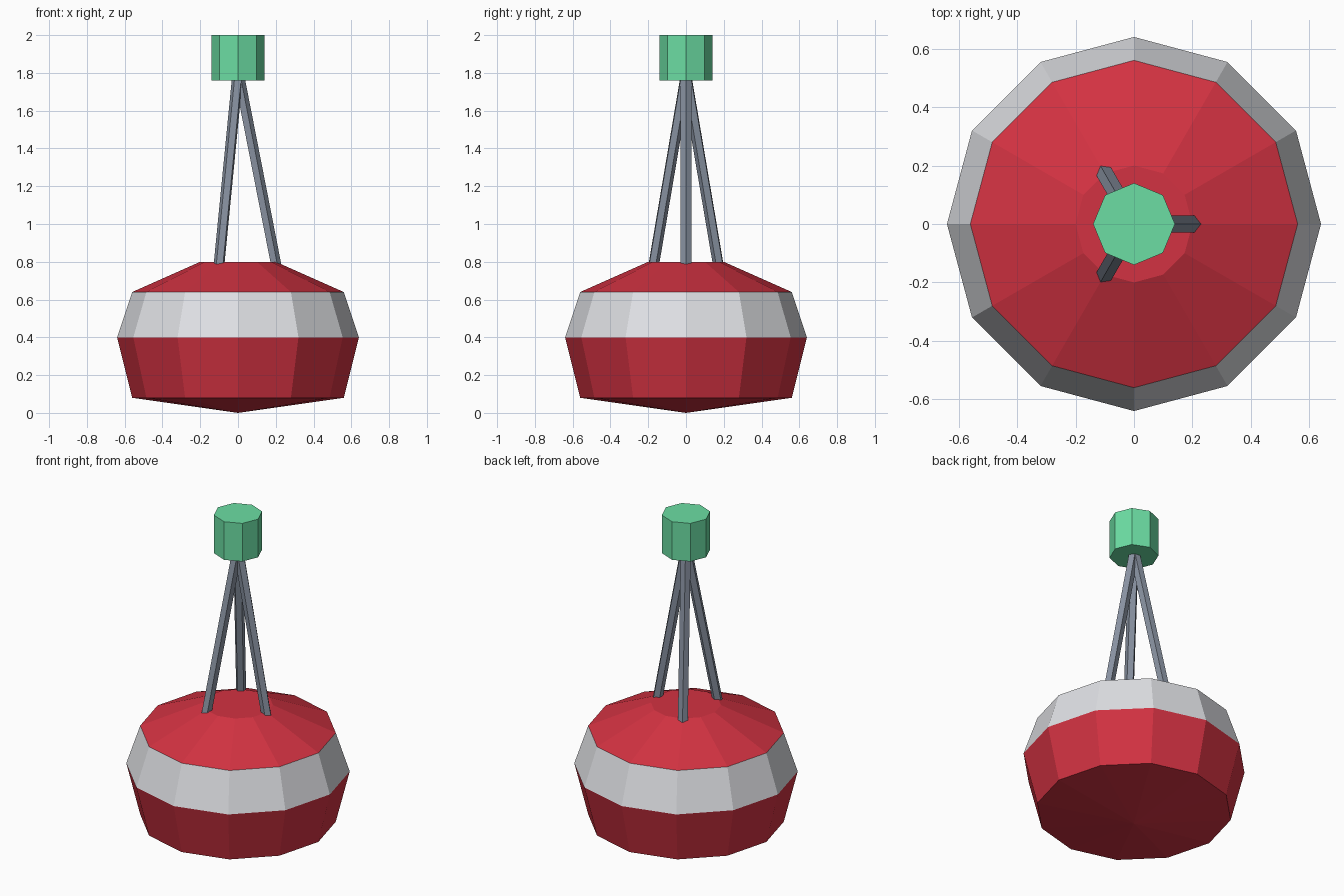
import bpy, bmesh, math
from mathutils import Vector, Matrix

if "Cube" in bpy.data.objects:
    bpy.data.objects.remove(bpy.data.objects["Cube"])


def material(name, rgb):
    m = bpy.data.materials.new(name)
    m.diffuse_color = (*rgb, 1)
    m.use_nodes = True
    m.node_tree.nodes["Principled BSDF"].inputs["Base Color"].default_value = m.diffuse_color
    return m


RED = material("buoy red", (0.65, 0.032, 0.054))
WHITE = material("band white", (0.74, 0.75, 0.78))
GREY = material("steel grey", (0.25, 0.29, 0.36))
GREEN = material("lamp green", (0.15, 0.73, 0.37))


def finish(name, bm, *mats):
    bmesh.ops.recalc_face_normals(bm, faces=bm.faces)
    mesh = bpy.data.meshes.new(name)
    bm.to_mesh(mesh)
    bm.free()
    for m in mats:
        mesh.materials.append(m)
    ob = bpy.data.objects.new(name, mesh)
    bpy.context.collection.objects.link(ob)
    return ob


def prism(name, start, end, radius, sides, mat, out=Vector((1, 0, 0))):
    """Closed prism between two points, with its first corner towards out."""
    axis = (end - start).normalized()
    u = (out - axis * out.dot(axis)).normalized()
    v = axis.cross(u)
    bm = bmesh.new()
    rings = []
    for p in (start, end):
        angles = [2 * math.pi * i / sides for i in range(sides)]
        rings.append([bm.verts.new(p + radius * (u * math.cos(a) + v * math.sin(a)))
                      for a in angles])
    bm.faces.new(rings[0])
    bm.faces.new(rings[1])
    for i in range(sides):
        j = (i + 1) % sides
        bm.faces.new((rings[0][i], rings[0][j], rings[1][j], rings[1][i]))
    return finish(name, bm, mat)


# Float: twelve-sided lathe of a profile
profile = [(0, 0), (0.56, 0.08), (0.64, 0.4), (0.56, 0.64), (0.2, 0.8), (0, 0.8)]
bm = bmesh.new()
pts = [bm.verts.new((r, 0, z)) for r, z in profile]
edges = [bm.edges.new(pair) for pair in zip(pts, pts[1:])]
bmesh.ops.spin(bm, geom=pts + edges, cent=(0, 0, 0), axis=(0, 0, 1),
               angle=2 * math.pi, steps=12)
bmesh.ops.remove_doubles(bm, verts=bm.verts, dist=0.001)
# White band by height
for f in bm.faces:
    f.material_index = 1 if 0.4 < f.calc_center_median().z < 0.64 else 0
finish("float", bm, RED, WHITE)

# Tripod legs
for k in range(3):
    out = Matrix.Rotation(k * 2 * math.pi / 3, 3, 'Z') @ Vector((1, 0, 0))
    prism(f"leg_{k + 1}", out * 0.2 + Vector((0, 0, 0.78)), Vector((0, 0, 1.8)),
          0.03, 5, GREY, out)

# Lamp
prism("lamp", Vector((0, 0, 1.76)), Vector((0, 0, 2.0)), 0.14, 8, GREEN)
